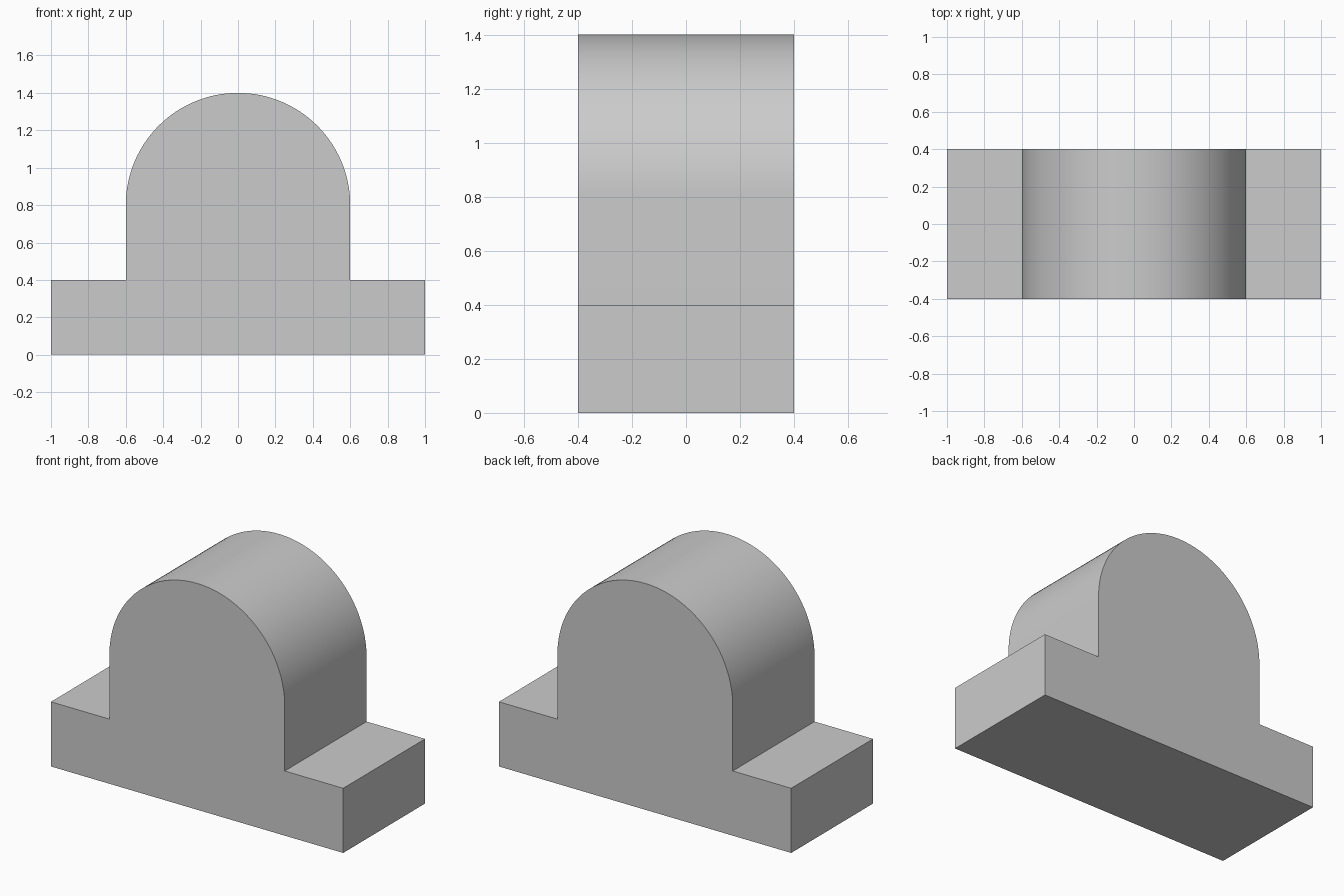
import bpy
import bmesh
import math

cube = bpy.data.objects.get("Cube")
if cube:
    bpy.data.objects.remove(cube, do_unlink=True)

# Sizes
HALF_WIDTH, HALF_DEPTH = 1.0, 0.4
BASE_HEIGHT, RADIUS, AXIS_HEIGHT = 0.4, 0.6, 0.8
SEGMENTS = 64

# Plain grey
grey = bpy.data.materials.new("plain grey")
grey.use_nodes = True
colour = (0.6, 0.6, 0.6, 1)
grey.diffuse_color = colour
grey.node_tree.nodes["Principled BSDF"].inputs["Base Color"].default_value = colour


def extrude_profile(name, points):
    """Make a solid from an x-z outline, running front to back."""
    bm = bmesh.new()
    front = bm.faces.new([bm.verts.new((x, -HALF_DEPTH, z)) for x, z in points])
    moved = bmesh.ops.extrude_face_region(bm, geom=[front], use_keep_orig=True)
    verts = [v for v in moved["geom"] if isinstance(v, bmesh.types.BMVert)]
    bmesh.ops.translate(bm, verts=verts, vec=(0, 2 * HALF_DEPTH, 0))
    bmesh.ops.recalc_face_normals(bm, faces=bm.faces)
    mesh = bpy.data.meshes.new(name)
    bm.to_mesh(mesh)
    bm.free()
    mesh.materials.append(grey)
    obj = bpy.data.objects.new(name, mesh)
    bpy.context.collection.objects.link(obj)
    return obj


# Flanged foot and round-topped housing share one outline
arch = [(RADIUS * math.cos(a), AXIS_HEIGHT + RADIUS * math.sin(a))
        for a in (math.pi * i / SEGMENTS for i in range(SEGMENTS + 1))]
outline = [(-HALF_WIDTH, 0), (HALF_WIDTH, 0),
           (HALF_WIDTH, BASE_HEIGHT), (RADIUS, BASE_HEIGHT),
           *arch,
           (-RADIUS, BASE_HEIGHT), (-HALF_WIDTH, BASE_HEIGHT)]
block = extrude_profile("bearing_block", outline)

# Smooth arch with sharp edges
bpy.ops.object.select_all(action="DESELECT")
block.select_set(True)
bpy.context.view_layer.objects.active = block
bpy.ops.object.shade_smooth_by_angle(angle=math.radians(30))
